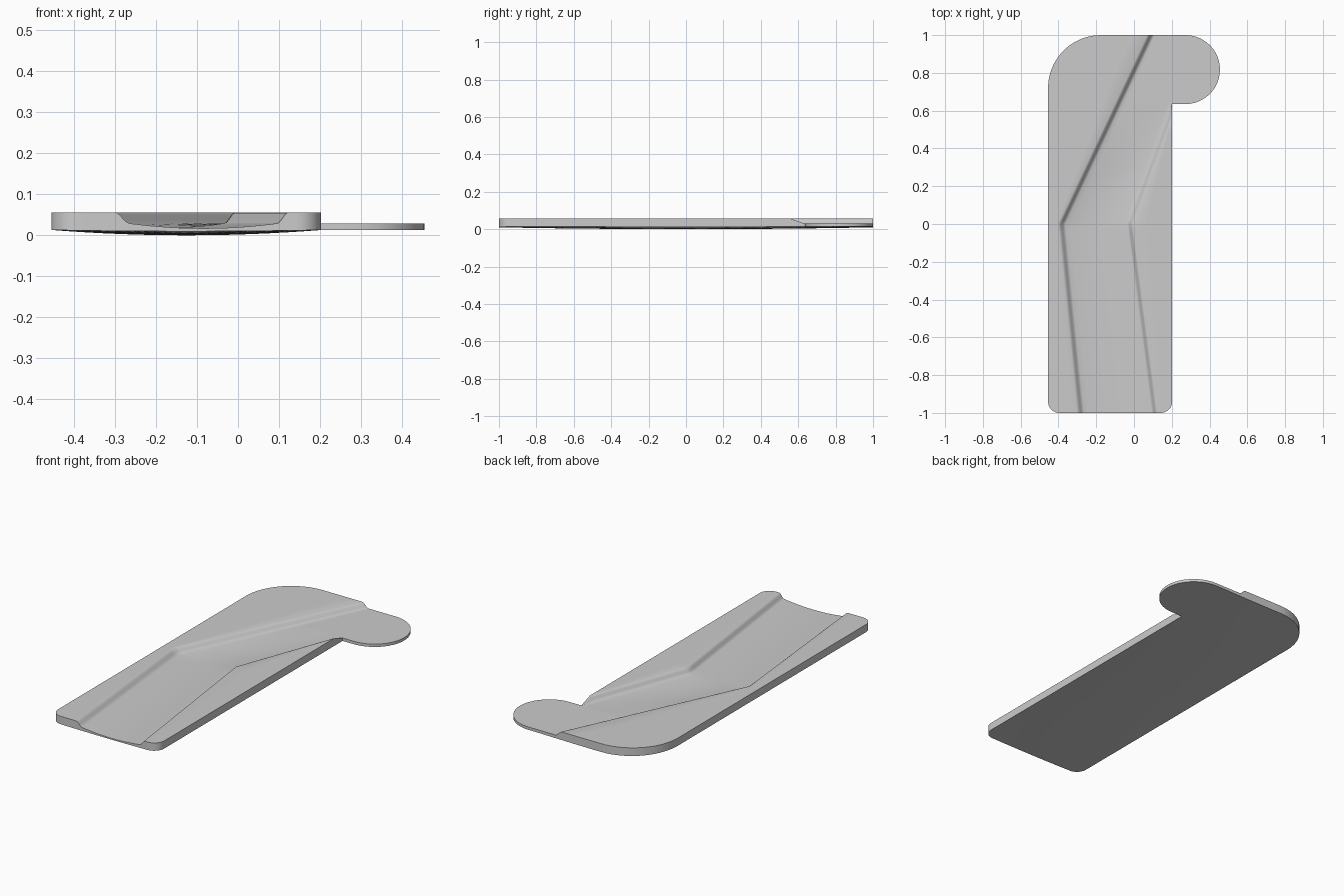
import bpy, bmesh, math

if "Cube" in bpy.data.objects:
    bpy.data.objects.remove(bpy.data.objects["Cube"])

LEFT, RIGHT, TAB_Y = -0.455, 0.202, 0.635
TOP, FLOOR = 0.056, 0.029


def clamp(v, a=0.0, b=1.0):
    return max(a, min(b, v))


def arc(d, r):
    # inset of a rounded corner at distance d from the end
    return 0 if d >= r else r - math.sqrt(max(0, r * r - (r - d) ** 2))


def bank_left(y):
    return -0.40 + 0.47 * y if y > 0 else -0.40 - 0.10 * y


def bank_right(y):
    return min(RIGHT, -0.035 + 0.237 * y / TAB_Y if y > 0 else -0.035 - 0.13 * y)


def underside(x, y):
    u = clamp((x + 0.125) / 0.33, -1, 1)
    return 0.013 - 0.013 * (1 - u * u) * (1 - 0.75 * y * y)


def row(y):
    # one cross-section: raised left, bank, sunken floor, bank, raised right, tab
    xl = LEFT + arc(y + 1, 0.06) + arc(1 - y, 0.28)
    xr = RIGHT - arc(y + 1, 0.06)
    bl, br, w = bank_left(y), bank_right(y), 0.036
    pts = [(xl + (bl - xl) * i / 5, TOP) for i in range(5)]
    for i in range(7):
        t = i / 6
        pts.append((bl + w * t, TOP + (FLOOR - TOP) * t * t * (3 - 2 * t)))
    fl = bl + w
    dip = 0.012 * clamp((TAB_Y - y) / 0.4)
    for i in range(1, 12):
        t = i / 12
        pts.append((fl + (br - fl) * t, FLOOR - dip * (1 - (2 * t - 1) ** 2)))
    rise = clamp((RIGHT - br) / 0.028)
    for i in range(7):
        t = i / 6
        x = br + min(0.028, xr - br) * t
        pts.append((x, FLOOR + (TOP - FLOOR) * rise * t * t * (3 - 2 * t)))
    xb = pts[-1][0]
    z = pts[-1][1]
    pts += [(xb + (xr - xb) * i / 3, z) for i in (1, 2, 3)]
    xt = xr
    if y > TAB_Y:
        r = (1 - TAB_Y) / 2
        d = y - (1 + TAB_Y) / 2
        xt = 0.455 - r + math.sqrt(max(0, r * r - d * d))
    pts += [(xr + (xt - xr) * i / 4, z) for i in (1, 2, 3, 4)]
    return pts


# row positions, denser around the rounded corners
ys = {-1 + i * 0.06 for i in range(1, 28)} | {0.0, TAB_Y - 0.0005, TAB_Y + 0.0001}
for i in range(13):
    a = math.pi / 2 * i / 12
    ys |= {-1 + 0.06 * (1 - math.cos(a)), 0.72 + 0.28 * math.sin(a)}
for i in range(1, 25):
    ys.add((1 + TAB_Y) / 2 - (1 - TAB_Y) / 2 * math.cos(math.pi * i / 24))
ys = sorted({round(y, 4) for y in ys})

bm = bmesh.new()
top, bot = [], []
for y in ys:
    r = row(y)
    top.append([bm.verts.new((x, y, z)) for x, z in r])
    bot.append([bm.verts.new((x, y, underside(x, y))) for x, z in r])

# top and bottom skins
n, m = len(ys), len(top[0])
for j in range(n - 1):
    for i in range(m - 1):
        bm.faces.new((top[j][i], top[j][i + 1], top[j + 1][i + 1], top[j + 1][i]))
        bm.faces.new((bot[j][i], bot[j + 1][i], bot[j + 1][i + 1], bot[j][i + 1]))

# outer wall around the rim
rim = [(0, i) for i in range(m)] + [(j, m - 1) for j in range(1, n)]
rim += [(n - 1, i) for i in range(m - 2, -1, -1)] + [(j, 0) for j in range(n - 2, 0, -1)]
for (j, i), (k, l) in zip(rim, rim[1:] + rim[:1]):
    bm.faces.new((top[j][i], bot[j][i], bot[k][l], top[k][l]))

bmesh.ops.remove_doubles(bm, verts=bm.verts, dist=0.00002)
bmesh.ops.recalc_face_normals(bm, faces=bm.faces)
mesh = bpy.data.meshes.new("channel_plate")
bm.to_mesh(mesh)
bm.free()
plate = bpy.data.objects.new("channel_plate", mesh)
bpy.context.collection.objects.link(plate)
bpy.context.view_layer.objects.active = plate
plate.select_set(True)
bpy.ops.object.shade_smooth_by_angle(angle=math.radians(35))
